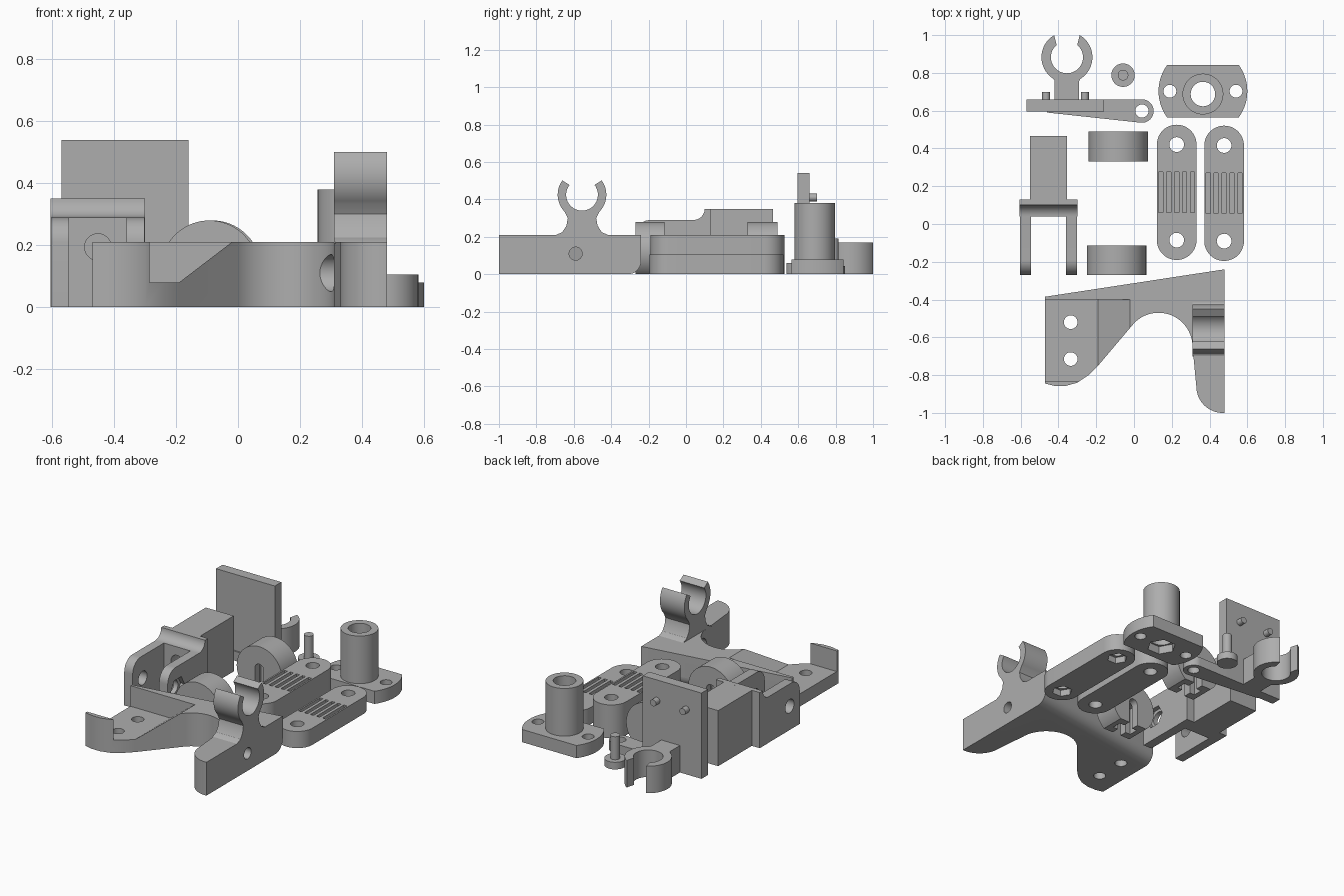
import bpy, bmesh
from math import sin, cos, radians, atan2, hypot
from mathutils import Matrix

old = bpy.data.objects.get("Cube")
if old:
    bpy.data.objects.remove(old, do_unlink=True)

grey = bpy.data.materials.new("printed grey")
grey.use_nodes = True
COLOUR = (0.42, 0.42, 0.42, 1)
grey.diffuse_color = COLOUR
grey.node_tree.nodes["Principled BSDF"].inputs["Base Color"].default_value = COLOUR

PLACE = {"z": lambda a, b, c: (a, b, c),
         "x": lambda a, b, c: (c, a, b),
         "y": lambda a, b, c: (a, c, b)}


def arc(cx, cy, r, start, end, n=16):
    angles = [radians(start + (end - start) * i / n) for i in range(n + 1)]
    return [(cx + r * cos(t), cy + r * sin(t)) for t in angles]


def circle(cx, cy, r, n=40):
    return arc(cx, cy, r, 0, 360, n)[:-1]


def rect(a0, a1, b0, b1):
    return [(a0, b0), (a1, b0), (a1, b1), (a0, b1)]


def prism(name, profile, low, high, axis="z"):
    """Extrude a closed profile along an axis."""
    bm = bmesh.new()
    place = PLACE[axis]
    bottom = [bm.verts.new(place(a, b, low)) for a, b in profile]
    top = [bm.verts.new(place(a, b, high)) for a, b in profile]
    bm.faces.new(bottom)
    bm.faces.new(top)
    n = len(profile)
    for i in range(n):
        j = (i + 1) % n
        bm.faces.new((bottom[i], bottom[j], top[j], top[i]))
    bmesh.ops.recalc_face_normals(bm, faces=bm.faces)
    mesh = bpy.data.meshes.new(name)
    bm.to_mesh(mesh)
    bm.free()
    mesh.materials.append(grey)
    obj = bpy.data.objects.new(name, mesh)
    bpy.context.collection.objects.link(obj)
    return obj


def combine(obj, others, operation="DIFFERENCE"):
    """Apply booleans and remove the helper solids."""
    for other in others:
        mod = obj.modifiers.new("cut", "BOOLEAN")
        mod.operation, mod.object, mod.solver = operation, other, "EXACT"
    bpy.context.view_layer.update()
    graph = bpy.context.evaluated_depsgraph_get()
    mesh = bpy.data.meshes.new_from_object(obj.evaluated_get(graph))
    obj.modifiers.clear()
    obj.data = mesh
    for other in others:
        bpy.data.objects.remove(other, do_unlink=True)
    return obj


def hole(a, b, r, low, high, axis="z", sides=40):
    return prism("cutter", circle(a, b, r, sides), low, high, axis)


def box_cut(x0, x1, y0, y1, z0, z1):
    return prism("cutter", rect(x0, x1, y0, y1), z0, z1)


def clip_profile(ca, cb, neck, outer, inner, start, tip_out, tip_in):
    """Symmetric open ring on a neck, centred on (ca, cb)."""
    half = neck + arc(0, 0, outer, start, tip_out) + arc(0, 0, inner, tip_in, -90)
    full = half + [(-a, b) for a, b in reversed(half[:-1])]
    return [(ca + a, cb + b) for a, b in full]


# Main bracket: sloped back edge, arch, rounded foot
outline = [(-.47, -.385), (-.47, -.845), (-.42, -.857), (-.36, -.857), (-.30, -.84),
           (-.24, -.80), (-.19, -.75)]
outline += arc(.13, -.65, .18, 136, 0, 24) + arc(.47, -.86, .14, 180, 270)
outline += [(.48, -1.0), (.48, -.24)]
bracket = prism("bracket", outline, 0, .21)
ramp = [(-.6, .08), (-.19, .08), (-.02, .21), (-.02, .4), (-.6, .4)]
cutters = [prism("cutter", ramp, -.83, -.40, "y"),
           hole(-.335, -.52, .036, -.1, .3), hole(-.335, -.715, .036, -.1, .3),
           hole(-.59, .11, .035, .2, .6, "x"), hole(-.59, .11, .06, .2, .36, "x")]
# Rounded lower back edge
R = .07
corner = arc(-R, R, R, -90, 0, 10) + [(.05, R), (.05, -.05), (-R, -.05)]
edge_cut = prism("cutter", corner, -.2, 1.2, "x")
edge_cut.data.transform(Matrix.Translation((-.47, -.385, 0))
                        @ Matrix.Rotation(atan2(.145, .95), 4, "Z"))
cutters.append(edge_cut)
combine(bracket, cutters)

# Rod clip standing on the bracket
neck = [(.145, -.22), (.14, -.215), (.105, -.20), (.083, -.165), (.076, -.125)]
prism("bracket_clip", clip_profile(-.556, .425, neck, .13, .085, -44, 36, 38),
      .31, .48, "x")

# Fork: two arms, filleted crossbar, rear block
arm_side = [(.06, 0), (.06, .29)] + arc(-.19, .21, .08, 90, 180, 10) + [(-.27, 0)]
bar_side = [(.04, 0), (.13, 0), (.13, .35), (.105, .35)]
bar_side += arc(.04, .35, .06, 0, -90, 10)
fork = prism("fork", bar_side, -.605, -.30, "x")
combine(fork, [prism("arm", arm_side, -.604, -.545, "x"),
               prism("arm", arm_side, -.36, -.301, "x"),
               prism("block", rect(-.55, -.355, .10, .465), 0, .3499)], "UNION")
combine(fork, [hole(-.17, .15, .043, -.7, -.2, "x"),
               hole(-.17, .15, .07, -.33, -.2, "x", 6),
               hole(-.452, .194, .043, -.1, .4, "y")])

# Two rollers with flat bottoms and nut slots
for name, cx, y0, y1 in (("rear_roller", -.083, .33, .49),
                         ("front_roller", -.092, -.27, -.115)):
    mid = (y0 + y1) / 2
    roller = prism(name, arc(cx, .123, .157, -51.5, 231.5, 56), y0, y1, "y")
    slot = rect(cx - .03, cx + .03, -.1, .14)[:2] + arc(cx, .14, .03, 0, 180, 12)
    combine(roller, [prism("cutter", slot, y0 - .05, y1 + .05, "y"),
                     box_cut(cx - .065, cx + .065, mid - .03, mid + .03, -.1, .17)])

# Belt plates with rounded ends, screw holes and tooth grooves
for name, cx, cy, height in (("tall_belt_plate", .226, .1675, .21),
                             ("low_belt_plate", .477, .1625, .105)):
    stadium = arc(cx, cy + .253, .105, 0, 180, 24) + arc(cx, cy - .253, .105, 180, 360, 24)
    plate = prism(name, stadium, 0, height)
    cutters = [hole(cx, cy + s * .253, .039, -.1, .4) for s in (-1, 1)]
    if height < .2:
        cutters += [hole(cx, cy + s * .253, .06, -.1, .04, "z", 6) for s in (-1, 1)]
    for i in range(5):
        gx = cx + (i - 2) * .042
        cutters.append(box_cut(gx - .011, gx + .011, cy - .107, cy + .107,
                               height - .05, height + .1))
    combine(plate, cutters)

# Flanged tube
base = arc(.365, .703, .235, -36, 36, 14) + arc(.365, .703, .235, 144, 216, 14)
flange = prism("flanged_tube", base, 0, .08)
combine(flange, [prism("tube", circle(.365, .688, .108, 48), .02, .38)], "UNION")
combine(flange, [hole(.365, .688, .065, -.1, .5), hole(.365, .688, .085, -.1, .05, "z", 6),
                 hole(.19, .703, .034, -.1, .2), hole(.54, .703, .034, -.1, .2)])

# Lever: upright panel, tapered arm, pegs and open clip
prism("lever_panel", rect(-.57, -.16, .595, .66), 0, .54)
arm = prism("lever_arm", [(-.46, .66), (-.46, .59)] + arc(.042, .598, .062, -96, 90, 24), 0, .06)
combine(arm, [hole(.042, .598, .035, -.1, .2)])
for px in (-.465, -.26):
    prism("lever_peg", circle(px, .41, .021, 20), .65, .70, "y")
prism("lever_clip", clip_profile(-.355, .883, [(.065, -.235), (.065, -.125)],
                                 .135, .085, -58, 60, 50), 0, .17)

# Loose headed pin
pin = prism("pin", circle(-.058, .788, .062), 0, .045)
combine(pin, [prism("shaft", circle(-.058, .788, .028), .02, .19)], "UNION")

# Smooth curved walls, keep hard edges
for obj in bpy.context.collection.objects:
    if obj.type == "MESH" and grey.name in obj.data.materials:
        obj.select_set(True)
        bpy.context.view_layer.objects.active = obj
    else:
        obj.select_set(False)
bpy.ops.object.shade_smooth_by_angle(angle=radians(30))
